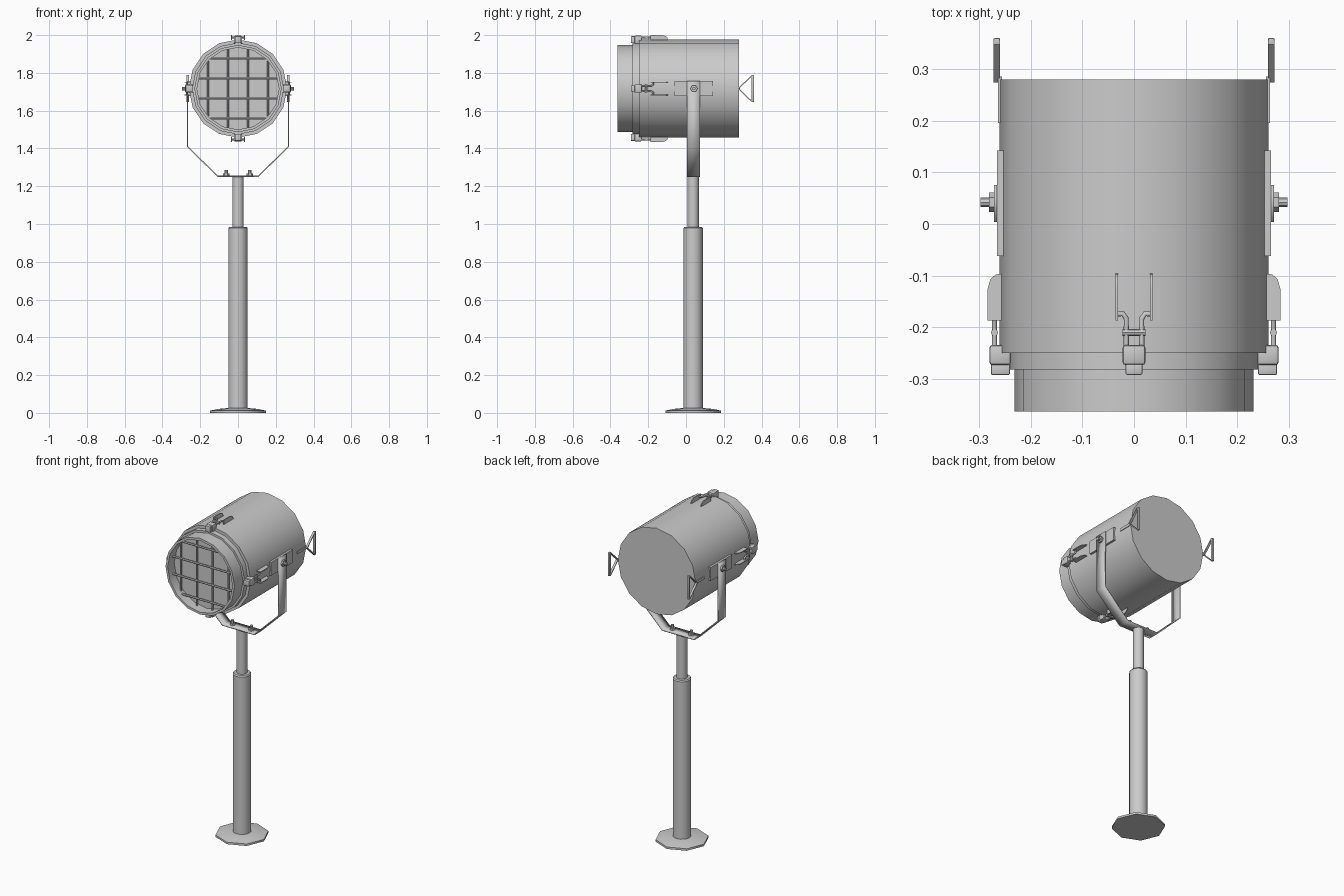
import bpy, bmesh, math
from mathutils import Matrix, Vector

if "Cube" in bpy.data.objects:
    bpy.data.objects.remove(bpy.data.objects["Cube"])

CZ = 1.717          # height of the lamp axis
PY = 0.038          # y of the post axis
ALONG_Y = Matrix.Translation((0, 0, CZ)) @ Matrix.Rotation(-math.pi / 2, 4, 'X')


def finish(name, bm, mat=Matrix(), angle=35):
    bmesh.ops.transform(bm, matrix=mat, verts=bm.verts)
    bmesh.ops.recalc_face_normals(bm, faces=bm.faces)
    me = bpy.data.meshes.new(name)
    bm.to_mesh(me)
    bm.free()
    ob = bpy.data.objects.new(name, me)
    bpy.context.collection.objects.link(ob)
    bpy.ops.object.select_all(action='DESELECT')
    ob.select_set(True)
    bpy.context.view_layer.objects.active = ob
    bpy.ops.object.shade_smooth_by_angle(angle=math.radians(angle))
    return ob


def lathe(name, profile, n, mat=Matrix(), angle=35):
    """Revolve (radius, height) points about local z and cap both ends."""
    bm = bmesh.new()
    rings = [[bm.verts.new((r * math.cos(2 * math.pi * i / n),
                            r * math.sin(2 * math.pi * i / n), h)) for i in range(n)]
             for r, h in profile]
    for a, b in zip(rings, rings[1:]):
        for i in range(n):
            j = (i + 1) % n
            bm.faces.new((a[i], a[j], b[j], b[i]))
    bm.faces.new(rings[0])
    bm.faces.new(rings[-1])
    return finish(name, bm, mat, angle)


def box(name, lo, hi, mat=Matrix(), bevel=0):
    lo, hi = Vector(lo), Vector(hi)
    bm = bmesh.new()
    bmesh.ops.create_cube(bm, size=1)
    for v in bm.verts:
        v.co = Vector([c * s for c, s in zip(v.co, hi - lo)]) + (lo + hi) / 2
    if bevel:
        bmesh.ops.bevel(bm, geom=bm.edges[:], offset=bevel, segments=2,
                        profile=0.5, affect='EDGES')
    return finish(name, bm, mat)


def rod(name, p, q, r, n=8, mat=Matrix()):
    p, q = Vector(p), Vector(q)
    turn = (q - p).to_track_quat('Z', 'Y').to_matrix().to_4x4()
    return lathe(name, [(r, 0), (r, (q - p).length)], n,
                 mat @ Matrix.Translation(p) @ turn)


def slab(name, outline, x0, x1, mat=Matrix()):
    """Extrude a (y, z) outline from x0 to x1."""
    bm = bmesh.new()
    f = bm.faces.new([bm.verts.new((x0, y, z)) for y, z in outline])
    ext = bmesh.ops.extrude_face_region(bm, geom=[f])
    for v in ext['geom']:
        if isinstance(v, bmesh.types.BMVert):
            v.co.x = x1
    return finish(name, bm, mat)


def wire(name, pts, r, mat=Matrix()):
    cu = bpy.data.curves.new(name, 'CURVE')
    cu.dimensions = '3D'
    cu.bevel_depth, cu.bevel_resolution, cu.use_fill_caps = r, 1, True
    sp = cu.splines.new('POLY')
    sp.points.add(len(pts) - 1)
    for p, co in zip(sp.points, pts):
        p.co = (*(mat @ Vector(co)), 1)
    ob = bpy.data.objects.new(name, cu)
    bpy.context.collection.objects.link(ob)


# base and telescopic post
post = Matrix.Translation((0, PY, 0))
lathe("base_plate", [(0.147, 0), (0.147, 0.012), (0.105, 0.021), (0.05, 0.026)], 8, post, 50)
lathe("lower_post", [(0.051, 0.01), (0.051, 0.978), (0.046, 0.985)], 16, post)
lathe("upper_post", [(0.03, 0.97), (0.03, 1.252)], 16, post)

# lamp drum with stepped front and recessed lens
lathe("lamp_drum", [(0.26, 0.28), (0.26, -0.25), (0.243, -0.25), (0.243, -0.282),
                    (0.231, -0.282), (0.231, -0.363), (0.217, -0.363), (0.217, -0.30)],
      16, ALONG_Y)

# protective grille, bars trimmed to the round opening
for k in (-1.5, -0.5, 0.5, 1.5):
    d = k * 0.106
    h = math.sqrt(0.216 ** 2 - d * d)
    rod("grille_bar_vertical", (d, -0.318, CZ - h), (d, -0.318, CZ + h), 0.006, 6)
    rod("grille_bar_horizontal", (-h, -0.326, CZ + d), (h, -0.326, CZ + d), 0.006, 6)

# U-shaped yoke bent from a flat strip
bm = bmesh.new()
path = [(-0.268, 1.757), (-0.268, 1.41), (-0.107, 1.253),
        (0.107, 1.253), (0.268, 1.41), (0.268, 1.757)]
strip = [[bm.verts.new((x, y, z)) for x, z in path] for y in (0.004, 0.075)]
for i in range(len(path) - 1):
    bm.faces.new((strip[0][i], strip[0][i + 1], strip[1][i + 1], strip[1][i]))
yoke = finish("yoke", bm, angle=20)
mod = yoke.modifiers.new("thickness", 'SOLIDIFY')
mod.thickness, mod.offset, mod.use_even_offset = 0.006, 0, True

for s in (-1, 1):
    # bolts holding the yoke on the post
    rod("yoke_bolt_head", (s * 0.063, PY, 1.25), (s * 0.063, PY, 1.267), 0.017, 6)
    rod("yoke_bolt_tip", (s * 0.063, PY, 1.26), (s * 0.063, PY, 1.285), 0.009, 8)

    # pivot plate and bolt on each side
    side = Matrix.Diagonal((s, 1, 1, 1))
    box("pivot_plate", (0.25, -0.062, 1.677), (0.265, 0.142, 1.757), side)
    rod("pivot_nut", (0.268, 0.042, CZ), (0.281, 0.042, CZ), 0.019, 6, side)
    rod("pivot_bolt", (0.268, 0.042, CZ), (0.297, 0.042, CZ), 0.009, 8, side)

    # triangular rear handle
    box("handle_tang", (0.255, 0.195, CZ - 0.008), (0.263, 0.285, CZ + 0.008), side)
    box("handle_grip", (0.259, 0.346, CZ - 0.071), (0.272, 0.36, CZ + 0.071), side, 0.003)
    for u in (-1, 1):
        slab("handle_arm", [(0.274, CZ), (0.282, CZ), (0.355, CZ + u * 0.071),
                            (0.347, CZ + u * 0.071)], 0.259, 0.272, side)

# four toggle clasps around the front rim (local z points outward)
for q in range(4):
    m = Matrix.Translation((0, 0, CZ)) @ Matrix.Rotation(q * math.pi / 2, 4, 'Y')
    box("clasp_catch", (-0.016, -0.292, 0.24), (0.016, -0.27, 0.277), m, 0.003)
    box("clasp_block", (-0.022, -0.273, 0.238), (0.022, -0.234, 0.28), m, 0.006)
    rod("clasp_pin", (-0.022, -0.21, 0.27), (0.022, -0.21, 0.27), 0.007, 8, m)
    for s in (-1, 1):
        wire("clasp_link", [(s * 0.015, -0.24, 0.27), (s * 0.015, -0.183, 0.27),
                            (s * 0.021, -0.174, 0.27), (s * 0.034, -0.174, 0.27)], 0.005, m)
        slab("clasp_wing", [(-0.187, 0.256), (-0.187, 0.283), (-0.125, 0.283),
                            (-0.107, 0.278), (-0.098, 0.268), (-0.096, 0.256)],
             s * 0.031, s * 0.036, m)
